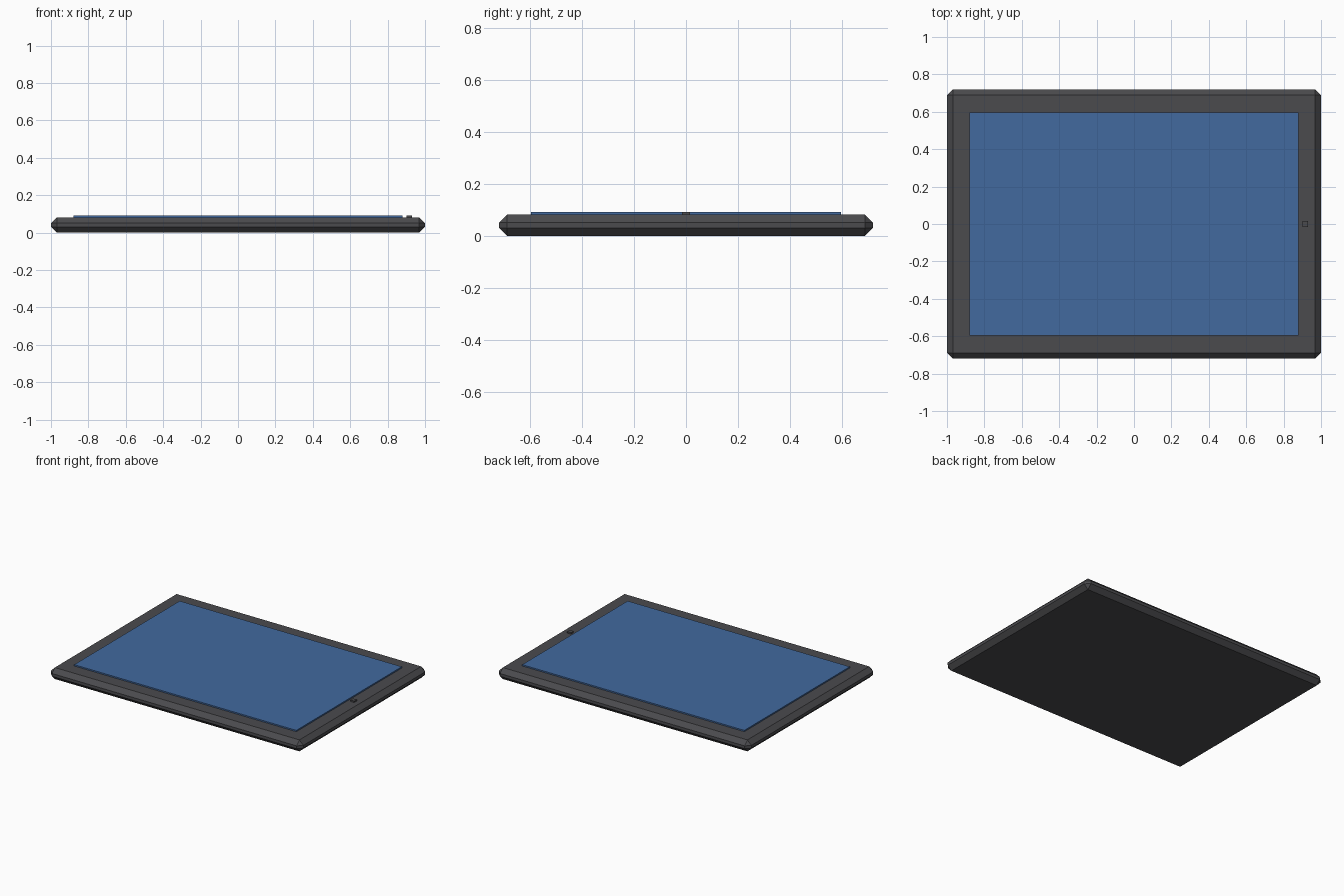
import bpy, bmesh

if "Cube" in bpy.data.objects:
    bpy.data.objects.remove(bpy.data.objects["Cube"])


def material(name, color):
    m = bpy.data.materials.new(name)
    m.diffuse_color = (*color, 1.0)
    m.use_nodes = True
    m.node_tree.nodes["Principled BSDF"].inputs["Base Color"].default_value = m.diffuse_color
    return m


def box(name, x, y, z, mat, chamfer=0.0):
    """Box from (min, max) ranges, optionally chamfered on every edge."""
    bm = bmesh.new()
    bmesh.ops.create_cube(bm, size=1.0)
    for v in bm.verts:
        for i, (lo, hi) in enumerate((x, y, z)):
            v.co[i] = lo if v.co[i] < 0 else hi
    if chamfer:
        bmesh.ops.bevel(bm, geom=bm.edges[:], offset=chamfer, segments=1,
                        profile=0.5, affect='EDGES')
    bmesh.ops.recalc_face_normals(bm, faces=bm.faces[:])
    mesh = bpy.data.meshes.new(name)
    bm.to_mesh(mesh)
    bm.free()
    mesh.materials.append(mat)
    ob = bpy.data.objects.new(name, mesh)
    bpy.context.collection.objects.link(ob)
    return ob


charcoal = material("charcoal", (0.07, 0.07, 0.076))
blue = material("screen blue", (0.054, 0.142, 0.343))

# Chamfered slab casing
box("casing", (-1, 1), (-0.72, 0.72), (0, 0.082), charcoal, 0.031)
# Raised display plate
box("screen", (-0.88, 0.88), (-0.597, 0.597), (0.082, 0.0915), blue)
# Small square button on the right bezel
box("home_button", (0.901, 0.931), (-0.015, 0.015), (0.08, 0.092), charcoal)
